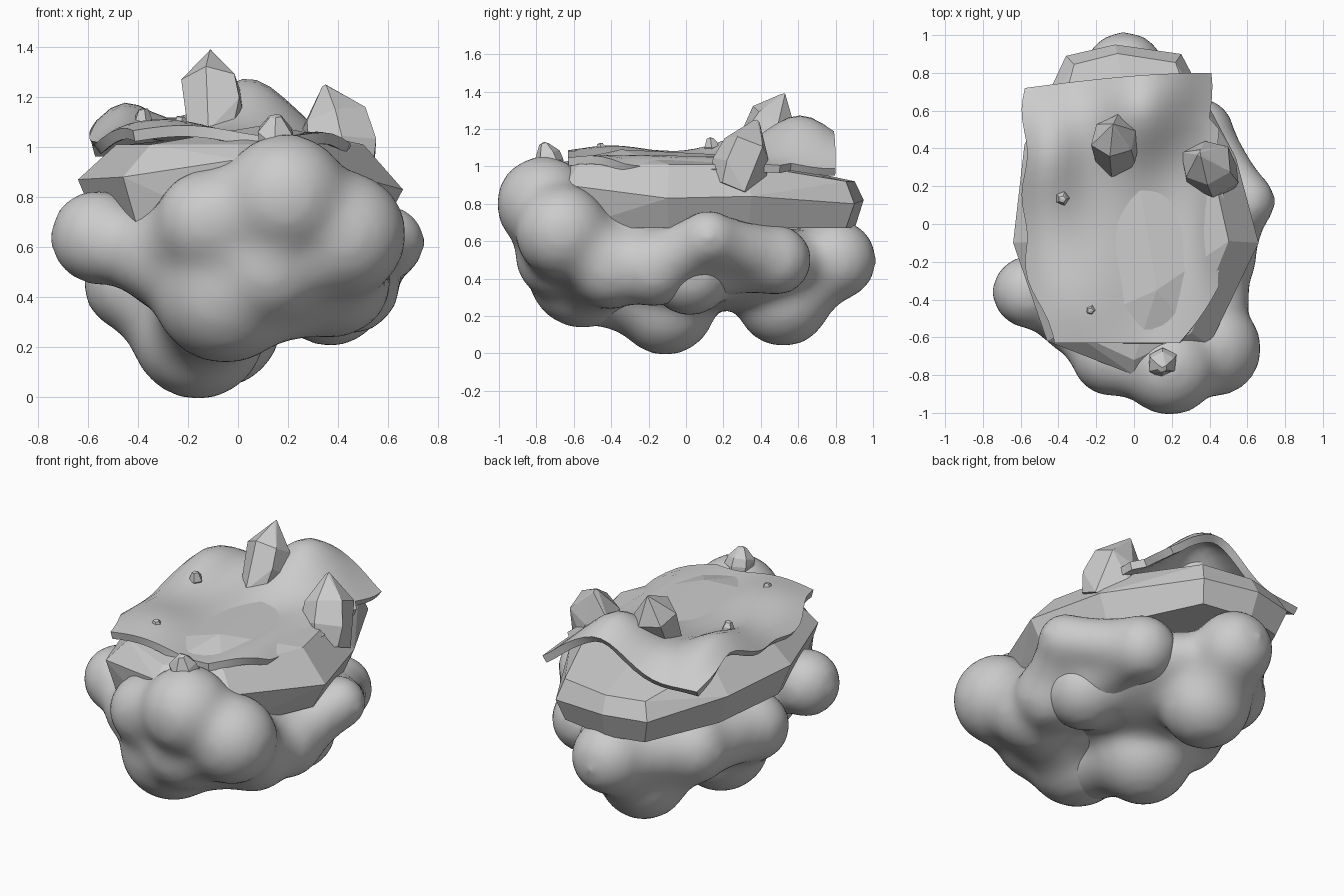
import bpy, bmesh, math, random
from mathutils import Vector, Matrix

if "Cube" in bpy.data.objects:
    bpy.data.objects.remove(bpy.data.objects["Cube"])

random.seed(4)


def make_object(name, bm, smooth=False):
    bmesh.ops.recalc_face_normals(bm, faces=bm.faces)
    me = bpy.data.meshes.new(name)
    bm.to_mesh(me)
    bm.free()
    for p in me.polygons:
        p.use_smooth = smooth
    ob = bpy.data.objects.new(name, me)
    bpy.context.collection.objects.link(ob)
    return ob


def cloud(name, core, balls, reach):
    """Overlapping balls, bridged to their neighbours and melted into one puffy skin."""
    bridges = []
    for i, a in enumerate(balls):
        for b in balls[:i]:
            if math.dist(a[:3], b[:3]) < reach:
                for t in (0.2, 0.4, 0.6, 0.8):
                    x, y, z, r = (p + (q - p) * t for p, q in zip(a, b))
                    bridges.append((x, y, z, r * (0.87 + 0.3 * (t - 0.5) ** 2)))
    bm = bmesh.new()
    for x, y, z, rx, ry, rz in core + [(x, y, z, r, r, r) for x, y, z, r in balls + bridges]:
        m = Matrix.Translation((x, y, z)) @ Matrix.Diagonal((rx, ry, rz, 1))
        bmesh.ops.create_icosphere(bm, subdivisions=3, radius=1.04, matrix=m)
    ob = make_object(name, bm, True)
    rm = ob.modifiers.new("melt", 'REMESH')
    rm.mode = 'VOXEL'
    rm.voxel_size = 0.03
    rm.use_smooth_shade = True
    sm = ob.modifiers.new("soften", 'SMOOTH')
    sm.factor = 0.5
    sm.iterations = 24


def crystal(name, base, tip, radius, sides=6, shoulder=0.6, turn=0.0, blunt=0.12):
    """Faceted pointed stone leaning from base to tip."""
    base, tip = Vector(base), Vector(tip)
    axis = tip - base
    rot = axis.to_track_quat('Z', 'Y').to_matrix()
    bm = bmesh.new()
    for t, k in ((0, 0.8), (shoulder * 0.5, 1.0), (shoulder, 0.9), (0.95, blunt)):
        for i in range(sides):
            a = turn + math.tau * i / sides
            r = radius * k * random.uniform(0.9, 1.08)
            h = axis.length * (t + random.uniform(-0.04, 0.03))
            bm.verts.new(base + rot @ Vector((r * math.cos(a), r * math.sin(a), h)))
    bm.verts.new(tip)
    bmesh.ops.convex_hull(bm, input=bm.verts)
    bmesh.ops.dissolve_limit(bm, angle_limit=math.radians(16), verts=bm.verts, edges=bm.edges)
    make_object(name, bm)


# Puffy clouds carrying the island
cloud("front_cloud", [(0.02, -0.35, 0.55, 0.5, 0.45, 0.28), (0.2, 0.1, 0.5, 0.34, 0.5, 0.2)], [
    (0.19, -0.76, 0.80, 0.25), (0.42, -0.66, 0.65, 0.25), (-0.12, -0.70, 0.70, 0.21),
    (-0.56, -0.36, 0.64, 0.19), (-0.33, -0.50, 0.56, 0.18), (-0.05, -0.55, 0.43, 0.29),
    (0.12, -0.68, 0.52, 0.23), (0.44, -0.17, 0.46, 0.21), (0.60, 0.12, 0.62, 0.15),
    (0.38, -0.40, 0.47, 0.23), (0.36, 0.12, 0.48, 0.19), (0.34, 0.48, 0.50, 0.19)], 0.46)
cloud("lower_cloud", [(-0.03, 0.15, 0.48, 0.48, 0.62, 0.24)], [
    (-0.16, -0.11, 0.26, 0.265), (0.37, 0.02, 0.43, 0.225), (-0.42, -0.05, 0.46, 0.20),
    (-0.05, 0.80, 0.50, 0.215), (-0.08, 0.52, 0.29, 0.25), (-0.34, 0.42, 0.48, 0.20),
    (-0.08, -0.48, 0.4, 0.25)], 0.50)

# Faceted rock slab: mid rim, narrower underside and top
rim = [(-0.46, -0.62, 0.88), (0.0, -0.80, 0.95), (0.40, -0.64, 0.90), (0.66, -0.10, 0.83),
       (0.54, 0.35, 0.84), (0.25, 0.90, 0.80), (-0.10, 0.95, 0.82),
       (-0.36, 0.89, 0.82), (-0.58, 0.42, 0.86), (-0.64, -0.10, 0.87)]
bm = bmesh.new()
for x, y, z in rim:
    back = y > 0.5
    bm.verts.new((x, y, z))
    bm.verts.new((x * 0.87, y * 0.95, 0.67))
    bm.verts.new((x * (0.88 if back else 0.76), y * (0.95 if back else 0.9), 0.92 if back else 1.01))
for p in [(0.02, 0.25, 1.06), (0.12, -0.35, 1.09), (-0.3, -0.4, 1.03)]:
    bm.verts.new(p)
bmesh.ops.convex_hull(bm, input=bm.verts)
bmesh.ops.dissolve_limit(bm, angle_limit=math.radians(6), verts=bm.verts, edges=bm.edges)
make_object("rock_slab", bm)


# Rolling turf sheet draped over the slab
def bump(x, y, cx, cy, sx, sy):
    return math.exp(-((x - cx) / sx) ** 2 - ((y - cy) / sy) ** 2)


def turf_height(x, y):
    z = 1.06 + 0.012 * math.sin(9 * x + 5 * y)
    z += 0.22 * bump(x, y, 0.05, 0.62, 0.22, 0.27)       # rear knoll
    z += 0.13 * bump(x, y, -0.45, 0.38, 0.17, 0.28)      # left knoll
    z += 0.04 * bump(x, y, -0.30, -0.40, 0.25, 0.25)
    z -= 0.13 * bump(x, y, -0.42, 0.85, 0.28, 0.17)      # drooping corners
    z -= 0.10 * bump(x, y, 0.45, 0.80, 0.14, 0.35)
    z -= 0.08 * bump(x, y, 0.50, -0.10, 0.12, 0.50)
    z -= 0.08 * bump(x, y, -0.62, -0.05, 0.10, 0.6)
    z -= 0.05 * bump(x, y, 0.1, -0.1, 0.14, 0.38)
    return z


NX, NY = 18, 24
bm = bmesh.new()
grid = []
for j in range(NY + 1):
    v = j / NY
    left = -0.58 + 0.16 * max(0, 1 - v / 0.35) ** 1.3 + 0.015 * math.sin(19 * v)
    right = 0.46 - 0.22 * max(0, 1 - v / 0.22) + 0.015 * math.sin(15 * v)
    if v > 0.8:
        right -= 0.06
    row = []
    for i in range(NX + 1):
        u = i / NX
        x = left + (right - left) * u
        y = -0.63 + v * (1.35 + 0.08 * math.sin(u * 1.6))
        row.append(bm.verts.new((x, y, turf_height(x, y))))
    grid.append(row)
for j in range(NY):
    for i in range(NX):
        bm.faces.new((grid[j][i], grid[j][i + 1], grid[j + 1][i + 1], grid[j + 1][i]))
turf = make_object("turf_sheet", bm, True)
thick = turf.modifiers.new("thickness", 'SOLIDIFY')
thick.thickness = 0.045
thick.offset = -1
turf.modifiers.new("crisp_rim", 'EDGE_SPLIT').split_angle = math.radians(40)

# Standing stones and pebbles
crystal("tall_stone", (-0.10, 0.34, 1.03), (-0.11, 0.53, 1.39), 0.135, turn=0.3, shoulder=0.65)
crystal("side_stone", (0.43, 0.24, 0.88), (0.35, 0.38, 1.25), 0.155, turn=0.1)
crystal("front_stone", (0.15, -0.72, 0.98), (0.15, -0.76, 1.13), 0.085, turn=0.5, blunt=0.3)
crystal("left_pebble", (-0.38, 0.14, 1.08), (-0.38, 0.13, 1.155), 0.038, sides=5, blunt=0.5)
crystal("front_pebble", (-0.23, -0.45, 1.06), (-0.23, -0.46, 1.125), 0.033, sides=5, blunt=0.5)
